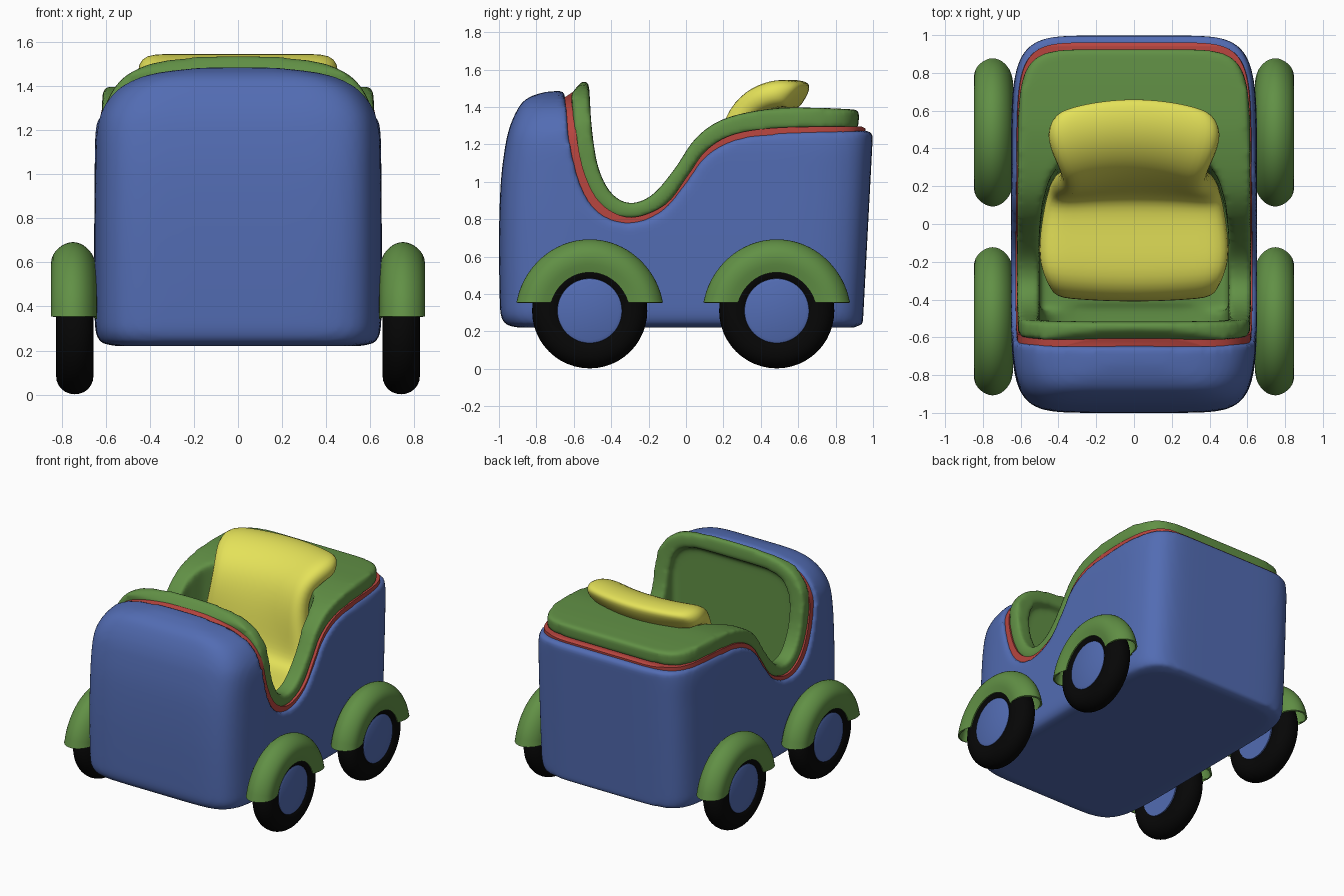
import bpy, bmesh
from math import sin, cos, pi, radians
from mathutils import Vector

if "Cube" in bpy.data.objects:
    bpy.data.objects.remove(bpy.data.objects["Cube"])

def mat(name, c):
    m = bpy.data.materials.new(name)
    m.diffuse_color = (*c, 1)
    m.use_nodes = True
    m.node_tree.nodes["Principled BSDF"].inputs["Base Color"].default_value = m.diffuse_color
    return m

BLUE = mat("blue", (0.085, 0.15, 0.45))
GREEN = mat("green", (0.12, 0.28, 0.06))
RED = mat("red", (0.48, 0.06, 0.05))
YELLOW = mat("yellow", (0.78, 0.76, 0.10))
BLACK = mat("black", (0.002, 0.002, 0.002))

def make(name, verts, faces, m=None):
    me = bpy.data.meshes.new(name)
    me.from_pydata([tuple(v) for v in verts], [], faces)
    bm = bmesh.new()
    bm.from_mesh(me)
    bmesh.ops.recalc_face_normals(bm, faces=bm.faces)
    bm.to_mesh(me)
    bm.free()
    ob = bpy.data.objects.new(name, me)
    bpy.context.collection.objects.link(ob)
    if m:
        me.materials.append(m)
    return ob

def loft(name, rings, m=None, caps=True, closed=True):
    n, k = len(rings[0]), len(rings)
    faces = [(i*n+j, i*n+(j+1) % n, (i+1)*n+(j+1) % n, (i+1)*n+j)
             for i in range(k-1) for j in range(n if closed else n-1)]
    if caps:
        faces += [tuple(range(n)), tuple(range((k-1)*n, k*n))]
    return make(name, [p for r in rings for p in r], faces, m)

def prism(name, pts, half, m=None):
    return loft(name, [[(x, y, z) for y, z in pts] for x in (-half, half)], m)

def spline(pts, n=5):
    p = [Vector(q) for q in pts]
    p = [2*p[0]-p[1]] + p + [2*p[-1]-p[-2]]
    out = []
    for a, b, c, d in zip(p, p[1:], p[2:], p[3:]):
        for i in range(n):
            t = i/n
            out.append(tuple(0.5*(2*b+(c-a)*t+(2*a-5*b+4*c-d)*t*t+(3*b-a-3*c+d)*t**3)))
    return out + [tuple(p[-2])]

def sgnpow(v, e):
    return (1 if v >= 0 else -1)*abs(v)**e

def finish(ob, mods, angle=None):
    bpy.ops.object.select_all(action='DESELECT')
    ob.select_set(True)
    bpy.context.view_layer.objects.active = ob
    for kind, props in mods:
        md = ob.modifiers.new(kind.title(), kind)
        for key, v in props.items():
            setattr(md, key, v)
        bpy.ops.object.modifier_apply(modifier=md.name)
    if angle:
        bpy.ops.object.shade_smooth_by_angle(angle=radians(angle))
    else:
        bpy.ops.object.shade_smooth()

def boolean(ob, op, other):
    finish(ob, [('BOOLEAN', dict(operation=op, object=other, solver='EXACT'))])

# Rounded outer envelope shared by body, trim and tub: z, half width, front y
LEVELS = spline([(.22, .55, .90), (.235, .62, .96), (.27, .64, .985), (.34, .65, .995), (.7, .652, 1.0),
                 (1.0, .65, .99), (1.2, .645, .965), (1.3, .618, .94), (1.38, .56, .905),
                 (1.43, .48, .87), (1.46, .38, .82), (1.48, .22, .75), (1.485, .08, .69)], 4)

def envelope(name, ix=0, irear=0, dz=0, lift=0):
    # lift raises the rear part so the deck keeps its full width
    rings = []
    for z, hx, fr in LEVELS:
        rear = .933+.053*z-irear-(.04 if z < .23 else 0)
        ring = []
        for i in range(96):
            a = 2*pi*(i+.5)/96
            y = sgnpow(sin(a), 2/7)
            y *= rear if y > 0 else fr
            up = lift*min(1, max(0, (y+.45)/.4))
            ring.append((sgnpow(cos(a), 2/7)*(hx-ix), y, z+dz+up))
        rings.append(ring)
    return loft(name, rings)

# Side-view curves of the opening
cut = spline([(-.665, 1.6), (-.64, 1.4), (-.62, 1.2), (-.56, .97), (-.46, .83), (-.3, .78),
              (-.13, .845), (0, .995), (.1, 1.13), (.25, 1.22), (.5, 1.262), (1.1, 1.275)])
low = spline([(-.615, 1.47), (-.59, 1.2), (-.54, 1.0), (-.45, .86), (-.3, .80), (-.12, .87),
              (0, 1.025), (.1, 1.16), (.25, 1.245), (.5, 1.28), (.93, 1.285)])
high = spline([(.93, 1.385), (.7, 1.395), (.45, 1.39), (.2, 1.335), (.05, 1.23), (-.06, 1.07),
               (-.18, .93), (-.3, .885), (-.4, .94), (-.47, 1.08), (-.505, 1.3), (-.52, 1.52),
               (-.555, 1.54)])

above = prism("cut_above", cut + [(1.1, 1.9), (-.665, 1.9)], 1)
tub_poly = [(-.63, .44), (-.63, 1.0), (-.6, 1.2)] + \
    [(y, z+.04) for y, z in low if y < .45 and z < 1.44] + [(.45, .44)]
tub_block = prism("tub_block", tub_poly, .54)
# Cockpit hollow, narrowing behind the seat
half = [(.5, -.46), (.5, -.05), (.485, .08), (.45, .2), (.40, .28), (.3, .31)]
plan = half + [(-x, y) for x, y in half[::-1]]
cavity = loft("cavity", [[(x, y+(k if y > 0 else 0), z) for x, y in plan]
                         for z, k in ((.52, -.02), (.9, .0), (1.4, .04), (1.7, .05))])
recess_ring = [(.5*sgnpow(cos(a), .4), .96+.46*sgnpow(sin(a), .4))
               for a in [2*pi*(i+.5)/48 for i in range(48)]]
recess = loft("recess", [[(x, y, z) for x, z in recess_ring] for y in (-.57, -.42)])
core = prism("trim_core", [(-.585, .6), (-.585, 1.43), (.4, 1.43), (.4, .6)], .53)

# Body
body = envelope("body")
boolean(body, 'DIFFERENCE', above)
boolean(body, 'DIFFERENCE', tub_block)

# Red trim under the rim
trim = prism("red_trim", [(y, z-.03) for y, z in cut if z < 1.5 and y < 1] + [(.96, 1.24), (.96, 1.285)]
             + [(y+.01, z+.01) for y, z in low[::-1]], 1)
trim_env = envelope("trim_env", .025, .035, -.005, .09)
boolean(trim, 'INTERSECT', trim_env)
boolean(trim, 'DIFFERENCE', core)

# Green rim, rear deck and cockpit tub
tub = prism("rim_and_tub", low + high, 1)
boolean(tub, 'UNION', tub_block)
green_env = envelope("green_env", .032, .07, .052, .13)
boolean(tub, 'INTERSECT', green_env)
boolean(tub, 'DIFFERENCE', recess)
boolean(tub, 'DIFFERENCE', cavity)

finish(body, [('REMESH', dict(mode='VOXEL', voxel_size=.02)), ('SMOOTH', dict(factor=.5, iterations=6))])
finish(tub, [('REMESH', dict(mode='VOXEL', voxel_size=.017)), ('SMOOTH', dict(factor=.5, iterations=10))])
finish(trim, [], 35)
for o in (above, tub_block, cavity, recess, core, trim_env, green_env):
    bpy.data.objects.remove(o)
for o, m in ((body, BLUE), (tub, GREEN), (trim, RED)):
    o.data.materials.clear()
    o.data.materials.append(m)

# Seat: y, z, half width, forward curl of the sides
SEAT = [(-.34, .53, .44, -.02), (-.345, .68, .45, -.03), (-.29, .75, .49, -.03), (-.15, .76, .515, 0),
        (.05, .765, .49, 0), (.2, .82, .46, .02), (.25, 1.0, .43, .04), (.28, 1.2, .39, .06),
        (.335, 1.36, .385, .07), (.44, 1.445, .435, .08), (.54, 1.475, .465, .08),
        (.61, 1.47, .45, .08), (.645, 1.45, .41, .08)]
rows = [[(u*hw, y-curl*u*u, z) for u in (-1, -.67, -.33, 0, .33, .67, 1)] for y, z, hw, curl in SEAT]
seat = loft("seat", rows, YELLOW, caps=False, closed=False)
finish(seat, [('SOLIDIFY', dict(thickness=.15, offset=0)), ('SUBSURF', dict(levels=2))])

# Wheels and fenders
def lathe(name, prof, side, cy, m):
    rings = [[(side*x, cy+r*cos(a), .31+r*sin(a)) for x, r in prof]
             for a in [2*pi*i/48 for i in range(49)]]
    ob = loft(name, rings, m, caps=False)
    finish(ob, [('WELD', dict(merge_threshold=.0005))], 40)

tyre = [(.74+.085*cos(a), .22+.088*sgnpow(sin(a), .9)) for a in [2*pi*i/24 for i in range(24)]]
hub = [(.66, 0), (.66, .17), (.80, .178), (.815, .172), (.822, .155), (.824, 0)]
SECTION = spline([(.64, .2), (.642, .27), (.66, .325), (.70, .367), (.75, .382), (.80, .365),
                  (.838, .325), (.848, .27), (.835, .205)], 3)
for side, s in ((1, "right"), (-1, "left")):
    for cy, e in ((-.515, "front"), (.485, "rear")):
        lathe(f"{e}_{s}_tyre", tyre, side, cy, BLACK)
        lathe(f"{e}_{s}_hub", hub, side, cy, BLUE)
        rings = []
        for i in range(33):
            a = radians(4+172*i/32)
            flare = 1+.03*abs(cos(a))**6
            rings.append([(side*x, cy+r*cos(a)*flare, max(.355, .31+r*sin(a))) for x, r in SECTION])
        fender = loft(f"{e}_{s}_fender", rings, GREEN, caps=False, closed=False)
        finish(fender, [('SOLIDIFY', dict(thickness=.012, offset=-1))], 45)
